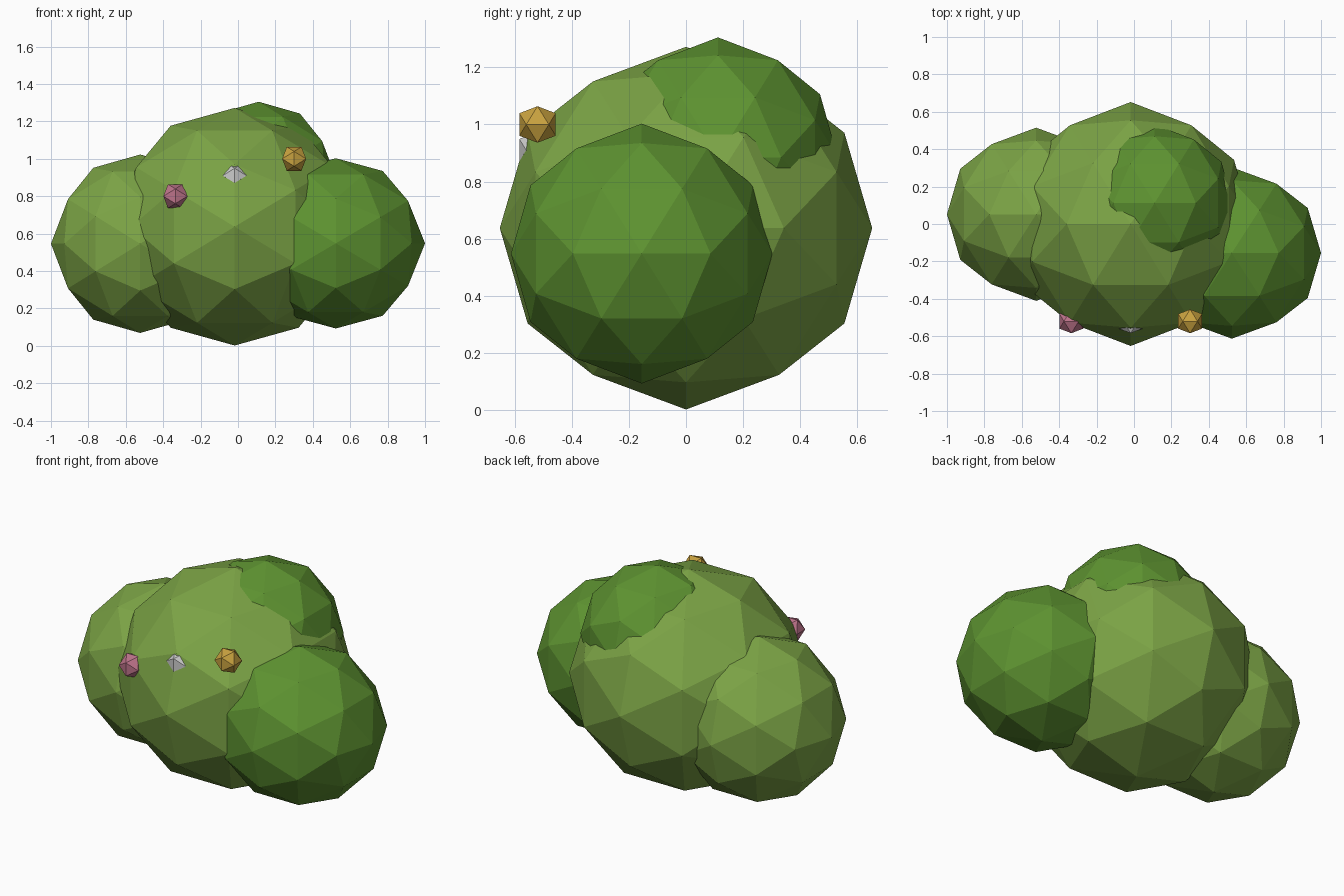
import bpy, bmesh, math
from mathutils import Matrix, Vector

if "Cube" in bpy.data.objects:
    bpy.data.objects.remove(bpy.data.objects["Cube"])

# Turn each icosphere so its two-fold axes line up with x, y and z
ALIGN = Matrix.Rotation(math.radians(-31.717), 4, 'Y')


def material(name, color):
    mat = bpy.data.materials.new(name)
    mat.diffuse_color = (*color, 1)
    mat.use_nodes = True
    mat.node_tree.nodes["Principled BSDF"].inputs["Base Color"].default_value = mat.diffuse_color
    return mat


def blob(name, center, radii, level, mat):
    bm = bmesh.new()
    bmesh.ops.create_icosphere(bm, subdivisions=level, radius=1, matrix=ALIGN)
    bmesh.ops.scale(bm, vec=Vector(radii), verts=bm.verts)
    mesh = bpy.data.meshes.new(name)
    bm.to_mesh(mesh)
    bm.free()
    mesh.materials.append(mat)
    obj = bpy.data.objects.new(name, mesh)
    obj.location = center
    bpy.context.collection.objects.link(obj)
    return obj


light_leaf = material("light_leaf", (0.20, 0.37, 0.06))
dark_leaf = material("dark_leaf", (0.11, 0.29, 0.03))
pink = material("pink_petal", (0.50, 0.17, 0.25))
white = material("white_petal", (0.60, 0.60, 0.62))
yellow = material("yellow_petal", (0.58, 0.36, 0.05))

# Foliage clumps
blob("main_foliage", (-0.018, 0, 0.637), (0.65, 0.652, 0.635), 2, light_leaf)
blob("left_foliage", (-0.523, 0.052, 0.546), (0.477, 0.463, 0.477), 2, light_leaf)
blob("right_foliage", (0.523, -0.155, 0.548), (0.477, 0.458, 0.455), 2, dark_leaf)
blob("top_foliage", (0.11, 0.112, 0.885), (0.42, 0.42, 0.42), 2, dark_leaf)

# Flowers on the front
for name, pos, mat in (
    ("pink_flower", (-0.335, -0.52, 0.80), pink),
    ("white_flower", (-0.018, -0.52, 0.91), white),
    ("yellow_flower", (0.30, -0.52, 1.00), yellow),
):
    blob(name, pos, (0.075, 0.075, 0.075), 1, mat)
